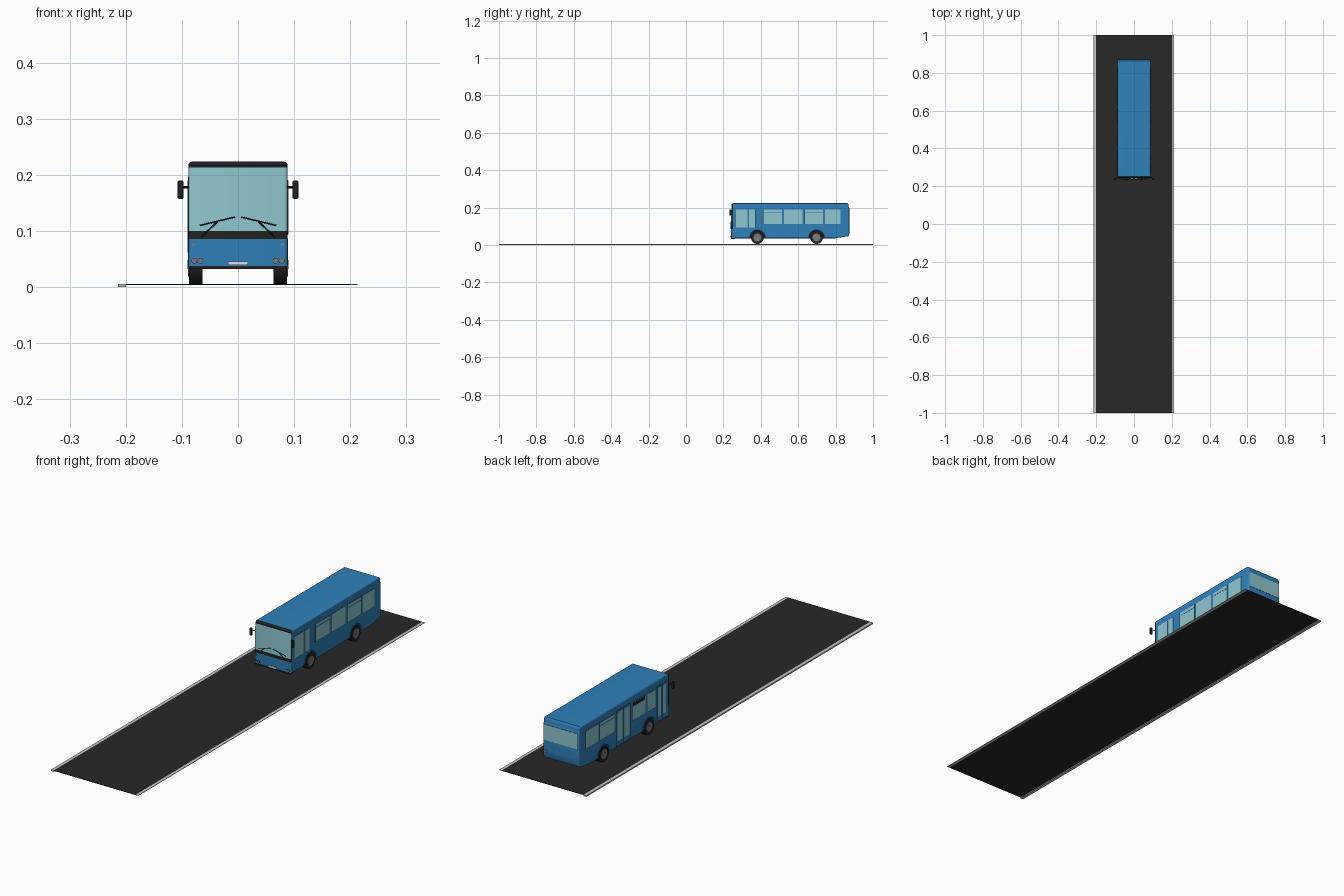
import bpy, bmesh, math
from mathutils import Vector, Matrix

if "Cube" in bpy.data.objects:
    bpy.data.objects.remove(bpy.data.objects["Cube"])


def mat(name, r, g, b):
    m = bpy.data.materials.new(name)
    m.diffuse_color = (r, g, b, 1)
    m.use_nodes = True
    m.node_tree.nodes["Principled BSDF"].inputs["Base Color"].default_value = m.diffuse_color
    return m


BLUE = mat("bus_blue", 0.028, 0.22, 0.50)
GLASS = mat("pale_glass", 0.27, 0.57, 0.62)
BLACK = mat("trim_black", 0.016, 0.016, 0.016)
ROAD = mat("asphalt", 0.021, 0.021, 0.021)
GRAY = mat("kerb_pale_gray", 0.55, 0.55, 0.54)
METAL = mat("hub_gray", 0.20, 0.20, 0.20)
WHITE = mat("plate_white", 0.75, 0.75, 0.75)


def finish(name, bm, mats, smooth=False):
    bmesh.ops.recalc_face_normals(bm, faces=bm.faces)
    me = bpy.data.meshes.new(name)
    bm.to_mesh(me)
    bm.free()
    ob = bpy.data.objects.new(name, me)
    bpy.context.collection.objects.link(ob)
    for m in mats:
        me.materials.append(m)
    if smooth:
        bpy.ops.object.select_all(action='DESELECT')
        bpy.context.view_layer.objects.active = ob
        ob.select_set(True)
        bpy.ops.object.shade_smooth_by_angle(angle=math.radians(35))
    return ob


def boxes(name, specs, m):
    """Axis-aligned boxes (x0,x1,y0,y1,z0,z1) in one mesh."""
    bm = bmesh.new()
    for x0, x1, y0, y1, z0, z1 in specs:
        M = Matrix.Translation(((x0 + x1) / 2, (y0 + y1) / 2, (z0 + z1) / 2))
        M = M @ Matrix.Diagonal((abs(x1 - x0), abs(y1 - y0), abs(z1 - z0), 1))
        bmesh.ops.create_cube(bm, size=1, matrix=M)
    return finish(name, bm, [m])


def discs(name, specs, axis, m, seg=24):
    """Cylinders (x,y,z,radius,depth) along the given axis."""
    bm = bmesh.new()
    R = Matrix.Rotation(math.pi / 2, 4, 'Y' if axis == 'X' else 'X')
    for x, y, z, r, d in specs:
        bmesh.ops.create_cone(bm, cap_ends=True, segments=seg, radius1=r, radius2=r,
                              depth=d, matrix=Matrix.Translation((x, y, z)) @ R)
    return finish(name, bm, [m], True)


def rods(name, pairs, r, m):
    bm = bmesh.new()
    for a, b in pairs:
        a, b = Vector(a), Vector(b)
        q = (b - a).to_track_quat('Z', 'Y').to_matrix().to_4x4()
        bmesh.ops.create_cone(bm, cap_ends=True, segments=8, radius1=r, radius2=r,
                              depth=(b - a).length, matrix=Matrix.Translation((a + b) / 2) @ q)
    return finish(name, bm, [m], True)


# Road slab with kerb strips
boxes("road", [(-0.2, 0.2, -1, 1, 0.004, 0.006)], ROAD)
boxes("kerb_strips", [(-0.214, -0.2, -1, 1, 0.0, 0.006), (0.2, 0.213, -1, 1, 0.004, 0.006)], GRAY)

# Bus body: side profile with wheel arches, extruded across the width
W, AXLES, WZ, AR = 0.0885, (0.382, 0.698), 0.04, 0.041


def arch(yc, r, z0, n=14):
    a0 = math.asin((z0 - WZ) / r)
    return [(yc + r * math.cos(a), WZ + r * math.sin(a))
            for a in [math.pi - a0 - (math.pi - 2 * a0) * i / n for i in range(n + 1)]]


profile = [(0.242, 0.037)] + arch(AXLES[0], AR, 0.037) + arch(AXLES[1], AR, 0.037)
profile += [(0.80, 0.037), (0.868, 0.047), (0.873, 0.06), (0.873, 0.198), (0.870, 0.203),
            (0.870, 0.215), (0.864, 0.2235), (0.252, 0.2235), (0.243, 0.217), (0.240, 0.09)]
bm = bmesh.new()
cap = bm.faces.new([bm.verts.new((-W, y, z)) for y, z in profile])
ext = bmesh.ops.extrude_face_region(bm, geom=[cap])
bmesh.ops.translate(bm, verts=[v for v in ext["geom"] if isinstance(v, bmesh.types.BMVert)],
                    vec=(2 * W, 0, 0))
bmesh.ops.recalc_face_normals(bm, faces=bm.faces)
rim = []
for e in bm.edges:
    a, b = e.verts[0].co, e.verts[1].co
    mid = (a + b) / 2
    if abs(a.x - b.x) < 1e-5 and (mid.z > 0.2 or mid.y < 0.246 or mid.y > 0.867):
        rim.append(e)
bmesh.ops.bevel(bm, geom=rim, offset=0.006, segments=4, profile=0.5, affect='EDGES')
for co, no in [((0, 0, 0.086), (0, 0, 1)), ((0, 0, 0.1), (0, 0, 1)),
               ((0, 0, 0.213), (0, 0, 1)), ((0, 0.252, 0), (0, 1, 0))]:
    bmesh.ops.bisect_plane(bm, geom=bm.verts[:] + bm.edges[:] + bm.faces[:],
                           plane_co=co, plane_no=no)
bm.normal_update()
for f in bm.faces:  # windscreen and black bands by height at the front
    c = f.calc_center_median()
    if c.y < 0.252 and c.z > 0.086:
        f.material_index = 1 if 0.1 < c.z < 0.213 and f.normal.y < -0.3 else 2
finish("bus_body", bm, [BLUE, GLASS, BLACK], True)

# Dark underbody filling the wheel wells
boxes("underbody", [(-0.06, 0.06, 0.26, 0.80, 0.036, 0.1)], BLACK)
boxes("front_bumper_lip", [(-0.085, 0.085, 0.241, 0.262, 0.032, 0.038)], BLACK)

# Wheels
tyres, hubs, caps = [], [], []
for s in (-1, 1):
    for y in AXLES:
        tyres.append((s * 0.0755, y, WZ, 0.034, 0.024))
        hubs.append((s * 0.0765, y, WZ, 0.021, 0.0245))
        caps.append((s * 0.0775, y, WZ, 0.008, 0.025))
discs("tyres", tyres, 'X', BLACK, 32)
discs("wheel_hubs", hubs, 'X', METAL)
discs("wheel_caps", caps, 'X', METAL, 12)
discs("axles", [(0, y, WZ, 0.006, 0.13) for y in AXLES], 'X', BLACK, 12)

# Wheel arch lips
bm = bmesh.new()
for s in (-1, 1):
    for y in AXLES:
        inner, outer = arch(y, AR, 0.038), arch(y, 0.047, 0.038)
        for i in range(len(inner) - 1):
            q = [inner[i], inner[i + 1], outer[i + 1], outer[i]]
            f = bm.faces.new([bm.verts.new((s * (W - 0.001), a, b)) for a, b in q])
            g = bmesh.ops.extrude_face_region(bm, geom=[f])["geom"]
            bmesh.ops.translate(bm, vec=(s * 0.002, 0, 0),
                                verts=[v for v in g if isinstance(v, bmesh.types.BMVert)])
bmesh.ops.remove_doubles(bm, verts=bm.verts, dist=1e-5)
finish("wheel_arch_lips", bm, [BLUE])


# Side windows: (y0, y1, z0, z1) for each side
def plate(s, y0, y1, z0, z1, out, grow=0.0):
    return (s * (W - 0.002), s * (W + out), y0 - grow, y1 + grow, z0 - grow, z1 + grow)


right = [(0.268, 0.328, 0.094, 0.19), (0.338, 0.370, 0.094, 0.19), (0.414, 0.512, 0.113, 0.19),
         (0.524, 0.622, 0.113, 0.19), (0.636, 0.732, 0.113, 0.19), (0.740, 0.826, 0.113, 0.19)]
left = [(0.340, 0.395, 0.113, 0.19), (0.410, 0.502, 0.113, 0.19),
        (0.628, 0.728, 0.113, 0.19), (0.740, 0.826, 0.113, 0.19)]
doors = [(0.258, 0.330), (0.516, 0.614)]
panes = [(1, *w) for w in right] + [(-1, *w) for w in left]
frames = [plate(*p, 0.0005, 0.0012) for p in panes]
bars = [plate(1, y0, y1, 0.173, 0.177, 0.0015) for y0, y1 in ((0.414, 0.512), (0.636, 0.732))]
bars += [plate(-1, 0.628, 0.728, 0.173, 0.177, 0.0015)]
leaves = []
for y0, y1 in doors:  # two-leaf doors with tall glass
    frames.append(plate(-1, y0, y1, 0.041, 0.197, 0.0005))
    mid = (y0 + y1) / 2
    for a, b in ((y0 + 0.002, mid - 0.001), (mid + 0.001, y1 - 0.002)):
        leaves.append(plate(-1, a, b, 0.043, 0.195, 0.0008))
        panes.append((-1, a + 0.006, b - 0.006, 0.062, 0.188))
boxes("window_and_door_frames", frames, BLACK)
boxes("door_leaves", leaves, BLUE)
boxes("side_glass", [plate(*p, 0.0011) for p in panes], GLASS)
boxes("window_bars", bars, BLUE)
boxes("side_display", [plate(-1, 0.415, 0.497, 0.174, 0.189, 0.0016)], BLACK)

# Rear window and lights
boxes("rear_window_frame", [(-0.083, 0.083, 0.870, 0.8736, 0.124, 0.195)], BLACK)
boxes("rear_window", [(-0.082, 0.082, 0.870, 0.8742, 0.125, 0.194)], GLASS)
discs("tail_lights", [(s * 0.075, 0.872, z, 0.004, 0.004)
                      for s in (-1, 1) for z in (0.066, 0.077)], 'Y', METAL, 16)
boxes("number_plate", [(-0.018, 0.018, 0.2385, 0.244, 0.039, 0.046)], WHITE)

# Headlights and front indicators
discs("headlight_rims", [(s * x, 0.2415, 0.047, 0.0052, 0.004)
                         for s in (-1, 1) for x in (0.067, 0.078)], 'Y', BLACK, 20)
discs("headlights", [(s * x, 0.2410, 0.047, 0.0045, 0.004)
                     for s in (-1, 1) for x in (0.067, 0.078)], 'Y', METAL, 20)
discs("front_indicators", [(s * 0.079, 0.2405, 0.076, 0.003, 0.004) for s in (-1, 1)],
      'Y', METAL, 16)

# Wipers
rods("wiper_blades", [((s * 0.068, 0.236, 0.11), (s * 0.005, 0.236, 0.125)) for s in (-1, 1)],
     0.0012, BLACK)
rods("wiper_arms", [((s * 0.066, 0.238, 0.089), (s * 0.036, 0.235, 0.117)) for s in (-1, 1)],
     0.0014, BLACK)

# Door mirrors on arms
mirrors = boxes("mirrors", [(s * 0.097, s * 0.108, 0.232, 0.242, 0.157, 0.190)
                            for s in (-1, 1)], BLACK)
bev = mirrors.modifiers.new("round", 'BEVEL')
bev.width, bev.segments = 0.003, 2
rods("mirror_arms", [((s * 0.086, 0.248, 0.178), (s * 0.100, 0.239, 0.178))
                     for s in (-1, 1)], 0.0018, BLACK)
